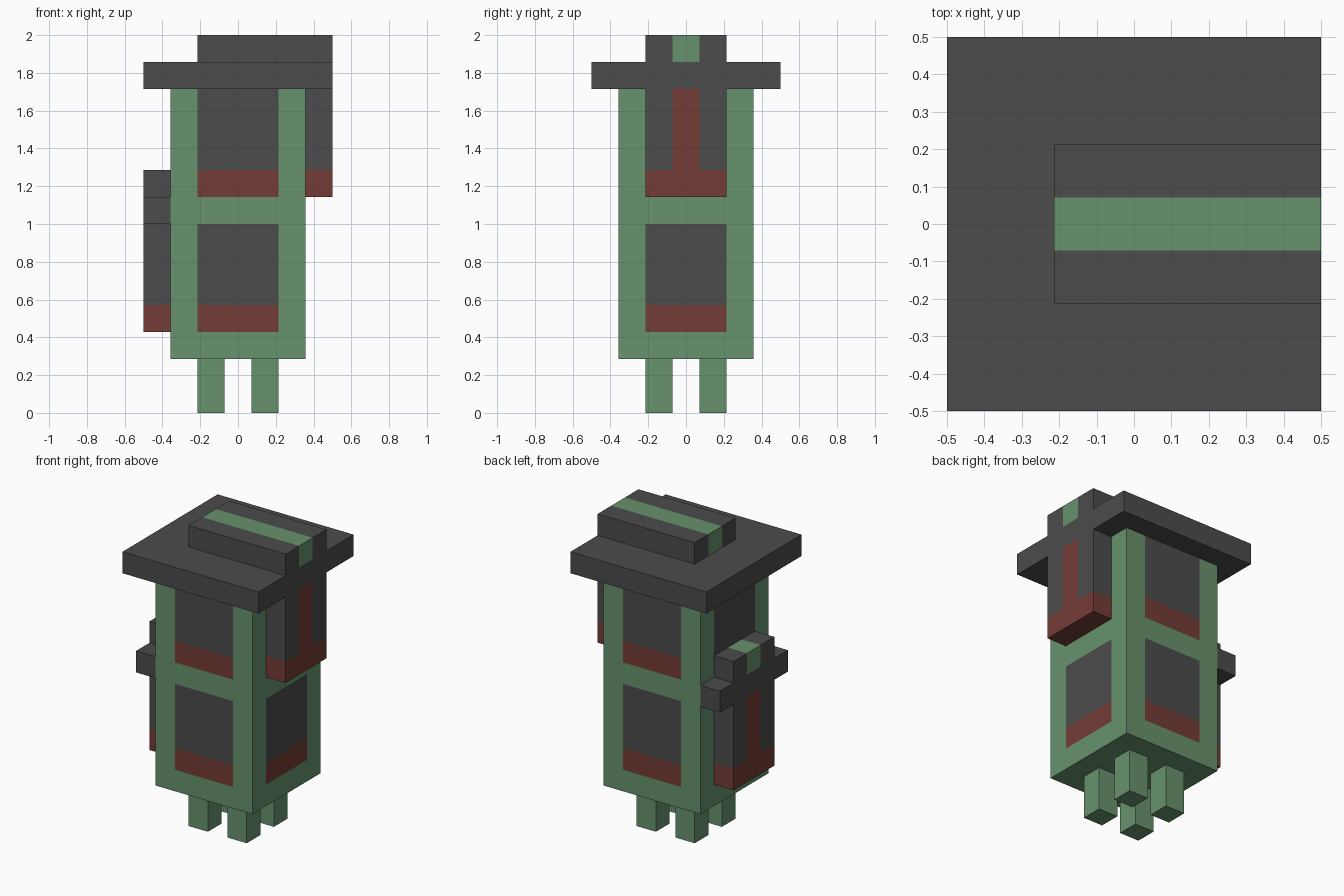
import bpy, bmesh
from mathutils import Vector

U = 2 / 14  # one block unit

cube = bpy.data.objects.get("Cube")
if cube:
    bpy.data.objects.remove(cube, do_unlink=True)


def material(name, srgb):
    linear = [((c / 255 + 0.055) / 1.055) ** 2.4 for c in srgb]
    mat = bpy.data.materials.new(name)
    mat.use_nodes = True
    mat.diffuse_color = (*linear, 1)
    bsdf = next(n for n in mat.node_tree.nodes if n.type == 'BSDF_PRINCIPLED')
    bsdf.inputs["Base Color"].default_value = (*linear, 1)
    return mat


MATERIALS = [material("sage green", (104, 146, 109)),
             material("charcoal", (76, 76, 76)),
             material("brick red", (116, 60, 54))]
GREEN, DARK, RED = range(3)


def block(name, low, high, colour, cuts=()):
    """Box between two corners, cut along (axis, position) planes and
    coloured by a fixed index or by a rule on face centre and normal."""
    low, high = Vector(low), Vector(high)
    bm = bmesh.new()
    bmesh.ops.create_cube(bm, size=1)
    for v in bm.verts:
        v.co = (low + high) / 2 + v.co * (high - low)
    for axis, position in cuts:
        normal = Vector((0, 0, 0))
        normal[axis] = 1
        bmesh.ops.bisect_plane(bm, geom=bm.verts[:] + bm.edges[:] + bm.faces[:],
                               plane_co=normal * position, plane_no=normal)
    bm.normal_update()
    for f in bm.faces:
        f.material_index = colour(f.calc_center_median(), f.normal) if callable(colour) else colour
    bmesh.ops.scale(bm, vec=(U, U, U), verts=bm.verts)
    mesh = bpy.data.meshes.new(name)
    bm.to_mesh(mesh)
    bm.free()
    for mat in MATERIALS:
        mesh.materials.append(mat)
    obj = bpy.data.objects.new(name, mesh)
    bpy.context.collection.objects.link(obj)
    return obj


def body_colour(c, n):
    # Two windows on every side, each with a red lower band
    across = c.y if abs(n.x) > 0.5 else c.x
    if abs(n.z) > 0.5 or abs(across) > 1.5:
        return GREEN
    for sill, head in ((3, 7), (8, 12)):
        if sill < c.z < head:
            return RED if c.z < sill + 1 else DARK
    return GREEN


def bay_colour(sill):
    # Red base band and a red stripe up the outer face
    def rule(c, n):
        stripe = abs(n.x) > 0.5 and abs(c.y) < 0.5
        return RED if c.z < sill + 1 or stripe else DARK
    return rule


def ridge_colour(c, n):
    # Green stripe over the top and down both ends
    return GREEN if abs(c.y) < 0.5 and n.z > -0.5 else DARK


stripe_cuts = [(1, -0.5), (1, 0.5)]

# Legs
for x, side in ((-1, "right"), (1, "left")):
    for y, end in ((-1, "front"), (1, "back")):
        block(f"{end}_{side}_leg", (x - 0.5, y - 0.5, 0), (x + 0.5, y + 0.5, 2), GREEN)

# Body with flush windows
block("body", (-2.5, -2.5, 2), (2.5, 2.5, 12), body_colour,
      [(a, p) for a in (0, 1) for p in (-1.5, 1.5)] + [(2, z) for z in (3, 4, 7, 8, 9)])

# Roof slab and ridge
block("roof", (-3.5, -3.5, 12), (3.5, 3.5, 13), DARK)
block("roof_ridge", (-1.5, -1.5, 13), (3.5, 1.5, 14), ridge_colour, stripe_cuts)

# Upper bay on the left
block("upper_bay", (2.5, -1.5, 8), (3.5, 1.5, 12), bay_colour(8), stripe_cuts + [(2, 9)])

# Lower bay on the right, with its own small roof and ridge
block("lower_bay", (-3.5, -1.5, 3), (-2.5, 1.5, 7), bay_colour(3), stripe_cuts + [(2, 4)])
block("lower_bay_roof", (-3.5, -2.5, 7), (-2.5, 2.5, 8), DARK)
block("lower_bay_ridge", (-3.5, -1.5, 8), (-2.5, 1.5, 9), ridge_colour, stripe_cuts)
